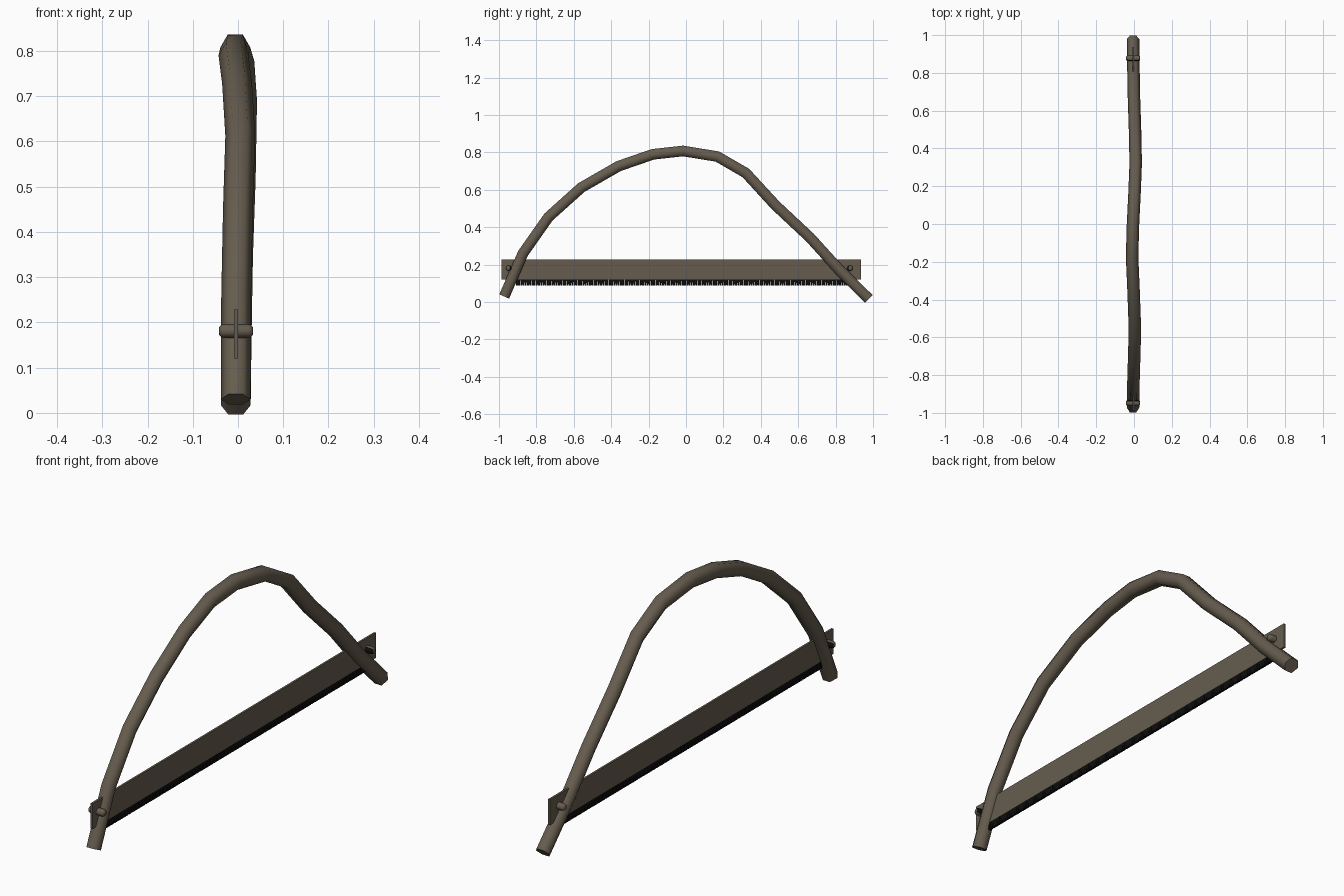
import bpy, bmesh, math
from mathutils import Vector, Matrix

if "Cube" in bpy.data.objects:
    bpy.data.objects.remove(bpy.data.objects["Cube"])

mat = bpy.data.materials.new("weathered brown")
mat.diffuse_color = (0.133, 0.108, 0.077, 1)
mat.use_nodes = True
mat.node_tree.nodes["Principled BSDF"].inputs["Base Color"].default_value = mat.diffuse_color
dark = bpy.data.materials.new("near black")
dark.diffuse_color = (0.004, 0.004, 0.004, 1)
dark.use_nodes = True
dark.node_tree.nodes["Principled BSDF"].inputs["Base Color"].default_value = dark.diffuse_color


def finish(bm, name, angle=None, mats=(mat,)):
    bmesh.ops.recalc_face_normals(bm, faces=bm.faces)
    me = bpy.data.meshes.new(name)
    bm.to_mesh(me)
    bm.free()
    for m in mats:
        me.materials.append(m)
    ob = bpy.data.objects.new(name, me)
    bpy.context.collection.objects.link(ob)
    if angle:
        bpy.context.view_layer.objects.active = ob
        ob.select_set(True)
        bpy.ops.object.shade_smooth_by_angle(angle=math.radians(angle))
        ob.select_set(False)
    return ob


# bent branch handle: six-sided tube swept along a slightly wobbly arch
path = [Vector(p) for p in [
    (-.005, -.972, .03), (-.004, -.872, .26), (.0, -.735, .455), (.005, -.56, .612),
    (-.002, -.36, .727), (-.010, -.177, .79), (-.006, -.016, .808), (.003, .168, .778),
    (.009, .32, .69), (.006, .478, .518), (.0, .663, .345), (-.003, .82, .172),
    (-.005, .978, .017)]]
bm = bmesh.new()
rings = []
side = Vector((1, 0, 0))
for i, p in enumerate(path):
    a = (p - path[max(i - 1, 0)]).normalized()
    b = (path[min(i + 1, len(path) - 1)] - p).normalized()
    t = (a + b).normalized()
    up = side.cross(t).normalized()
    rings.append([bm.verts.new(p + .033 * (side * math.cos(k * math.pi / 3) + up * math.sin(k * math.pi / 3)))
                  for k in range(6)])
for r, s in zip(rings, rings[1:]):
    for k in range(6):
        bm.faces.new((r[k], r[(k + 1) % 6], s[(k + 1) % 6], s[k]))
bm.faces.new(rings[0])
bm.faces.new(rings[-1])
finish(bm, "bow_handle", 65)

# flat blade
X, T = -.0045, .0045
bm = bmesh.new()
bmesh.ops.create_cube(bm, size=1, matrix=Matrix.Translation((X, -.0255, .1745))
                      @ Matrix.Diagonal((2 * T, 1.923, .109, 1)))
finish(bm, "blade")

# row of fine dark teeth below the blade
bm = bmesh.new()
n, y0, y1 = 150, -.91, .865
step = (y1 - y0) / n
for i in range(n):
    y = y0 + i * step
    prof = [(y, .120), (y + step, .120), (y + step * .9, .088), (y + step * .1, .088)]
    f, g = [[bm.verts.new((X + sx * T, py, pz)) for py, pz in prof] for sx in (-1, 1)]
    bm.faces.new(f)
    bm.faces.new(g)
    for k in range(4):
        bm.faces.new((f[k], f[(k + 1) % 4], g[(k + 1) % 4], g[k]))
finish(bm, "blade_teeth", mats=(dark,))

# cross pins with rounded heads holding the blade, dark on the inward side
for name, y in (("front_pin", -.948), ("back_pin", .877)):
    bm = bmesh.new()
    prof = [(-.0375, .008), (-.034, .0125), (-.028, .015), (.028, .015), (.034, .0125), (.0375, .008)]
    prev = None
    for x, r in prof:
        ring = [bm.verts.new((X + x, y + r * math.cos(k * math.pi / 6), .181 + r * math.sin(k * math.pi / 6)))
                for k in range(12)]
        if prev:
            for k in range(12):
                bm.faces.new((prev[k], prev[(k + 1) % 12], ring[(k + 1) % 12], ring[k]))
        else:
            bm.faces.new(ring)
        prev = ring
    bm.faces.new(prev)
    bmesh.ops.recalc_face_normals(bm, faces=bm.faces)
    for f in bm.faces:
        f.material_index = int(f.normal.y * y < -.3 * abs(y))
    finish(bm, name, 50, (mat, dark))
